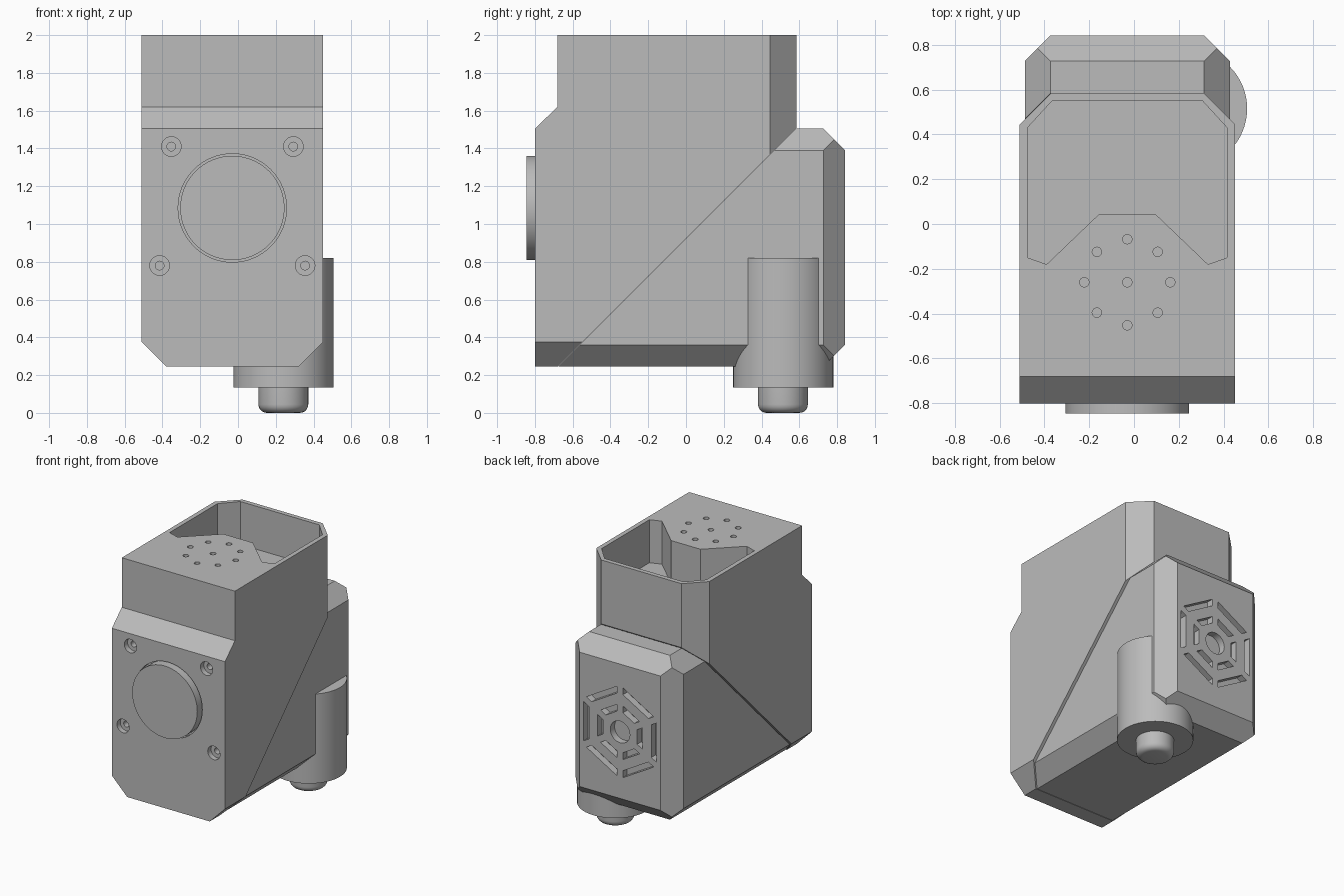
import bpy, bmesh
from math import pi, cos, sin, tan
from mathutils import Vector

if "Cube" in bpy.data.objects:
    bpy.data.objects.remove(bpy.data.objects["Cube"])

grey = bpy.data.materials.new("plain grey")
grey.use_nodes = True
grey.diffuse_color = (0.5, 0.5, 0.5, 1)
grey.node_tree.nodes["Principled BSDF"].inputs["Base Color"].default_value = (0.5, 0.5, 0.5, 1)

CX = -0.03  # centre line of the housing
PLACE = {
    "X": lambda u, v, w: (w, u, v),
    "Y": lambda u, v, w: (u, w, v),
    "Z": lambda u, v, w: (u, v, w),
}


def prism(bm, points, axis, start, end):
    """Extrude a flat outline along an axis."""
    put = PLACE[axis]
    low = [bm.verts.new(put(u, v, start)) for u, v in points]
    high = [bm.verts.new(put(u, v, end)) for u, v in points]
    n = len(points)
    faces = [bm.faces.new(low), bm.faces.new(high)]
    for i in range(n):
        j = (i + 1) % n
        faces.append(bm.faces.new((low[i], low[j], high[j], high[i])))
    bmesh.ops.recalc_face_normals(bm, faces=faces)


def circle(u, v, r, n=48):
    return [(u + r * cos(2 * pi * i / n), v + r * sin(2 * pi * i / n)) for i in range(n)]


def slice_off(bm, point, normal):
    """Remove everything beyond a plane and close the cut."""
    geom = bm.verts[:] + bm.edges[:] + bm.faces[:]
    cut = bmesh.ops.bisect_plane(bm, geom=geom, plane_co=point, plane_no=normal, clear_outer=True)
    edges = [e for e in cut["geom_cut"] if isinstance(e, bmesh.types.BMEdge)]
    bmesh.ops.contextual_create(bm, geom=edges)
    bmesh.ops.recalc_face_normals(bm, faces=bm.faces[:])


def make(name, bm):
    mesh = bpy.data.meshes.new(name)
    bm.to_mesh(mesh)
    bm.free()
    mesh.materials.append(grey)
    obj = bpy.data.objects.new(name, mesh)
    bpy.context.collection.objects.link(obj)
    return obj


def carve(obj, bm):
    """Subtract the shapes in bm from obj."""
    cutter = make("cutter", bm)
    cutter.hide_render = True
    mod = obj.modifiers.new("carve", "BOOLEAN")
    mod.operation = "DIFFERENCE"
    mod.solver = "EXACT"
    mod.object = cutter
    bpy.context.view_layer.update()
    result = bpy.data.meshes.new_from_object(obj.evaluated_get(bpy.context.evaluated_depsgraph_get()))
    obj.modifiers.clear()
    obj.data = result
    bpy.data.objects.remove(cutter)


def smooth(obj):
    bpy.ops.object.select_all(action="DESELECT")
    obj.select_set(True)
    bpy.context.view_layer.objects.active = obj
    bpy.ops.object.shade_smooth_by_angle(angle=pi / 6)


# Front housing: side profile, then bottom and rear corner chamfers
bm = bmesh.new()
side = [(-0.8, 0.245), (-0.68, 0.245), (0.585, 1.51), (0.585, 2), (-0.68, 2), (-0.68, 1.62), (-0.8, 1.505)]
prism(bm, side, "X", CX - 0.48, CX + 0.48)
for s in (-1, 1):
    slice_off(bm, (CX + s * 0.48, 0, 0.375), (s, 0, -1))
    slice_off(bm, (CX + s * 0.48, 0.445, 0), (s, 1, 0))
housing = make("front_housing", bm)

# Open bay in the top
half = [(0.125, 0.045), (0.36, -0.18), (0.445, -0.15), (0.445, 0.43), (0.335, 0.55)]
bay = [(CX + x, y) for x, y in half] + [(CX - x, y) for x, y in reversed(half)]
bm = bmesh.new()
prism(bm, bay, "Z", 1.67, 2.1)
carve(housing, bm)

# Small round holes in the top plate
bm = bmesh.new()
prism(bm, circle(CX, -0.26, 0.021, 16), "Z", 1.94, 2.1)
for x, y in circle(CX, -0.26, 0.192, 8):
    prism(bm, circle(x, y, 0.021, 16), "Z", 1.94, 2.1)
carve(housing, bm)

# Dial seat and screw counterbores in the front, then the screw bores
screws = [(CX + s * x, z) for s in (-1, 1) for x, z in ((0.323, 1.41), (0.385, 0.78))]
for radius, depth in ((0.052, 0.04), (0.023, 0.09)):
    bm = bmesh.new()
    for x, z in screws:
        prism(bm, circle(x, z, radius, 24), "Y", -0.9, -0.8 + depth)
    if radius > 0.05:
        prism(bm, circle(CX, 1.085, 0.287, 64), "Y", -0.9, -0.76)
    carve(housing, bm)
smooth(housing)

# Round front dial
bm = bmesh.new()
prism(bm, circle(CX, 1.085, 0.276, 64), "Y", -0.845, -0.74)
smooth(make("front_dial", bm))

# Rear cover: chamfered block cut along the diagonal seam
bm = bmesh.new()
W, C = 0.4575, 0.115
prism(bm, [(CX - W, -0.7), (CX + W, -0.7), (CX + W, 0.842), (CX - W, 0.842)], "Z", 0.245, 1.505)
for s in (-1, 1):
    slice_off(bm, (CX + s * W, 0.842 - C, 0), (s, 1, 0))
    slice_off(bm, (CX + s * W, 0, 1.505 - C), (s, 0, 1))
    slice_off(bm, (CX + s * W, 0, 0.245 + C), (s, 0, -1))
    slice_off(bm, (0, 0.842, 0.875 + s * (0.63 - C)), (0, 1, s))
slice_off(bm, (0, 0, 0.921), (0, -1, 1))
cover = make("rear_cover", bm)

# Hexagonal vent pattern sunk into the back
bm = bmesh.new()
prism(bm, circle(CX, 0.87, 0.083, 32), "Y", 0.79, 0.9)
for inner, outer in ((0.145, 0.19), (0.265, 0.31)):
    for k in range(6):
        a = k * pi / 3
        out, along = Vector((cos(a), sin(a))), Vector((-sin(a), cos(a)))
        ends = [(d, t * (d * tan(pi / 6) - 0.028)) for d, t in ((inner, -1), (outer, -1), (outer, 1), (inner, 1))]
        slot = [Vector((CX, 0.87)) + out * d + along * t for d, t in ends]
        prism(bm, [(p.x, p.y) for p in slot], "Y", 0.79, 0.9)
carve(cover, bm)
smooth(cover)

# Socket tube at the rear corner
bm = bmesh.new()
prism(bm, circle(0.24, 0.515, 0.265, 64), "Z", 0.135, 0.82)
smooth(make("socket_tube", bm))

# Rounded plug below the tube
bm = bmesh.new()
prism(bm, circle(0.24, 0.513, 0.132), "Z", 0, 0.2)
rim = [e for e in bm.edges if all(v.co.z < 0.01 for v in e.verts)]
bmesh.ops.bevel(bm, geom=rim, offset=0.045, segments=5, profile=0.5, affect="EDGES")
smooth(make("bottom_plug", bm))
